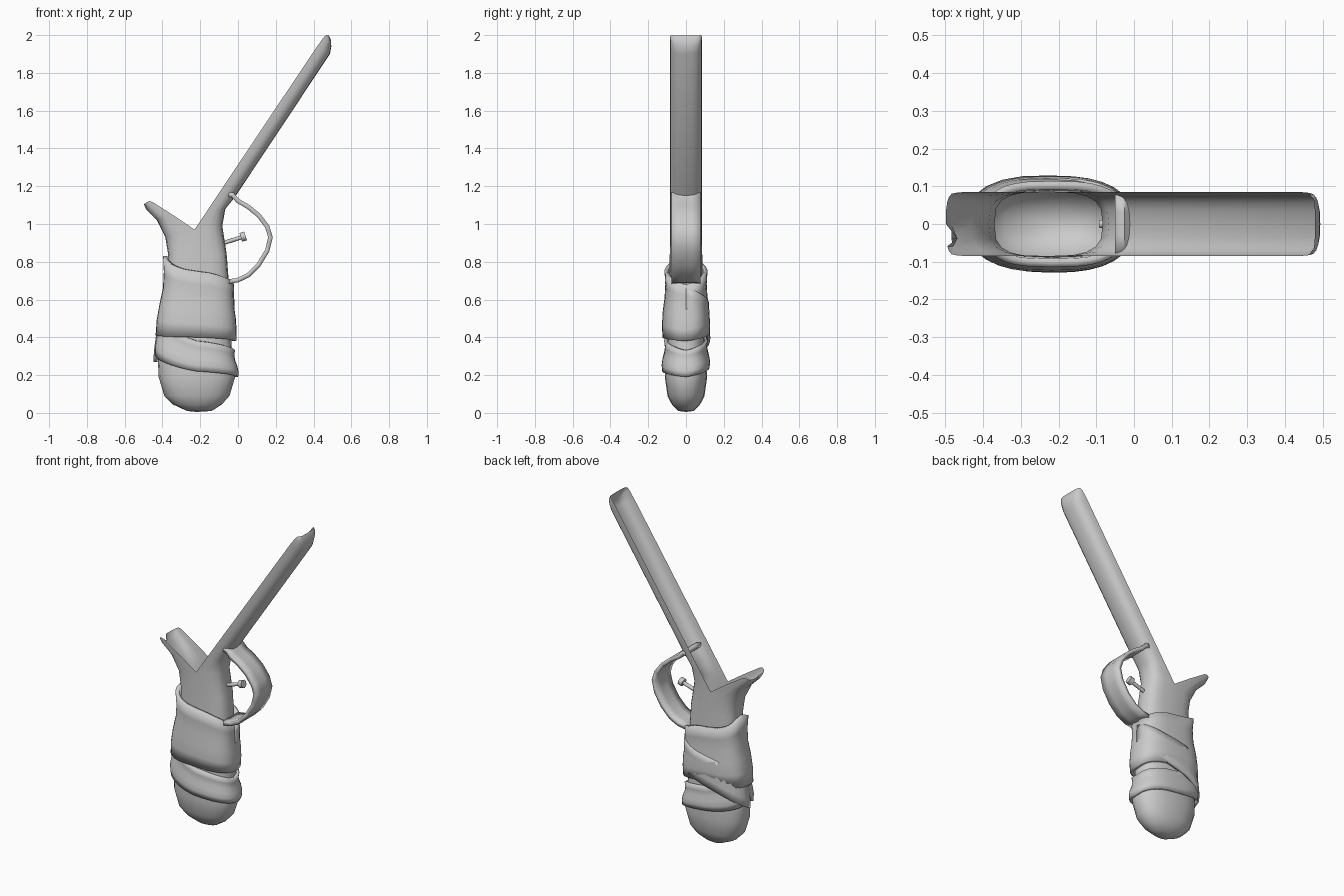
import bpy, bmesh, math
from mathutils import Vector

if "Cube" in bpy.data.objects:
    bpy.data.objects.remove(bpy.data.objects["Cube"])

CX = -0.22   # seam line of the hollow body
HALF = 10    # segments per half section


def power(v, p):
    return math.copysign(abs(v) ** p, v)


def lerp(a, b, t):
    return a + (b - a) * t


def finish(bm, name, angle=40, thick=0.0, offset=-1.0):
    me = bpy.data.meshes.new(name)
    bm.to_mesh(me)
    bm.free()
    ob = bpy.data.objects.new(name, me)
    bpy.context.collection.objects.link(ob)
    if thick:
        mod = ob.modifiers.new("thickness", 'SOLIDIFY')
        mod.thickness = thick
        mod.offset = offset
    bpy.ops.object.select_all(action='DESELECT')
    ob.select_set(True)
    bpy.context.view_layer.objects.active = ob
    bpy.ops.object.shade_smooth_by_angle(angle=math.radians(angle))
    return ob


def skin(bm, rows, closed=False):
    grid = [[bm.verts.new(p) for p in r] for r in rows]
    n = len(rows[0])
    for a, b in zip(grid, grid[1:]):
        for i in range(n if closed else n - 1):
            j = (i + 1) % n
            bm.faces.new((a[i], a[j], b[j], b[i]))


def half_section(P, Q, hy, p):
    """U-shaped rib from seam -y, through the keel Q, to seam +y."""
    pts = []
    for i in range(HALF + 1):
        t = math.pi * (i / HALF - 0.5)
        c, s = power(max(math.cos(t), 0) if 0 < i < HALF else 0, p), power(math.sin(t), p)
        pts.append((lerp(P[0], Q[0], c), hy * s, lerp(P[1], Q[1], c)))
    return pts


# Grip sections: z, rear x, front x, half depth, roundness
GRIP = [(0.005, CX, CX, 0.0, 0.9), (0.01, -0.27, -0.14, 0.04, 0.9),
        (0.045, -0.345, -0.085, 0.075, 0.88), (0.09, -0.39, -0.045, 0.098, 0.85),
        (0.19, -0.42, -0.015, 0.112, 0.82), (0.30, -0.425, -0.03, 0.104, 0.8),
        (0.45, -0.405, -0.04, 0.096, 0.75), (0.65, -0.375, -0.045, 0.09, 0.68),
        (0.84, -0.37, -0.06, 0.086, 0.62)]


def grip_at(z):
    for a, b in zip(GRIP, GRIP[1:]):
        if z <= b[0]:
            t = (z - a[0]) / (b[0] - a[0])
            return [lerp(u, v, t) for u, v in zip(a, b)]
    return GRIP[-1]


# Hollow body: front half runs up into the trough barrel, rear half into the horn
front = [((CX, z), (xf, z), hy, p) for z, xr, xf, hy, p in GRIP] + [
    ((-0.23, 0.97), (-0.083, 0.99), 0.085, 0.65),
    ((-0.17, 1.06), (-0.067, 1.08), 0.085, 0.7),
    ((-0.09, 1.18), (-0.018, 1.14), 0.085, 0.75),
    ((0.42, 1.942), (0.487, 1.9), 0.085, 0.75),
    ((0.455, 1.99), (0.494, 1.94), 0.084, 0.75),
    ((0.466, 2.0), (0.492, 1.975), 0.08, 0.7),
    ((0.472, 2.0), (0.48, 1.998), 0.07, 0.7)]
rear = [((CX, z), (xr, z), hy, p) for z, xr, xf, hy, p in GRIP] + [
    ((-0.23, 0.97), (-0.385, 0.93), 0.085, 0.62),
    ((-0.34, 1.045), (-0.43, 1.02), 0.085, 0.65),
    ((-0.45, 1.115), (-0.485, 1.075), 0.085, 0.65),
    ((-0.47, 1.122), (-0.499, 1.105), 0.083, 0.65)]
bm = bmesh.new()
skin(bm, [half_section(*r) for r in front])
rear_rows = [half_section(*r) for r in rear]
x, y, z = rear_rows[-1][HALF // 2 - 1]
rear_rows[-1][HALF // 2 - 1] = (x + 0.03, y, z - 0.02)   # nick in the horn lip
skin(bm, [r[::-1] for r in rear_rows])
bmesh.ops.remove_doubles(bm, verts=bm.verts, dist=0.0005)
bm.normal_update()
finish(bm, "hollow_body", 50)


# Cloth wraps: top and bottom heights at front, -y side, rear, +y side
def wrap(name, tops, bottoms, off):
    n, rows = 32, []
    for k in range(6):
        v, ring = k / 5, []
        for i in range(n):
            u = 4 * i / n
            j, f = int(u), u - int(u)
            top = lerp(tops[j], tops[(j + 1) % 4], f)
            bot = lerp(bottoms[j], bottoms[(j + 1) % 4], f)
            z = lerp(bot, top, v)
            _, xr, xf, hy, p = grip_at(z)
            t = -2 * math.pi * i / n
            o = off + 0.006 * math.sin(2 * math.pi * v)
            c = power(math.cos(t), p)
            ext = (xf + o - CX) if c > 0 else (CX - xr + o)
            ring.append((CX + ext * c, (hy + o) * power(math.sin(t), p), z))
        rows.append(ring[::-1])
    bm = bmesh.new()
    skin(bm, rows, closed=True)
    finish(bm, name, 45, 0.022)


wrap("upper_wrap", (0.68, 0.75, 0.83, 0.75), (0.38, 0.40, 0.41, 0.42), 0.026)
wrap("lower_wrap", (0.33, 0.38, 0.56, 0.38), (0.19, 0.22, 0.31, 0.24), 0.016)

# Cross strap: diagonal cloth on the back side, high at the front and low at the rear
bm = bmesh.new()
rows = []
for k in range(5):
    row = []
    for i in range(13):
        f = i / 12
        t = math.pi * f
        z = lerp(lerp(0.52, 0.27, f), lerp(0.66, 0.50, f), k / 4)
        _, xr, xf, hy, p = grip_at(z)
        c = power(math.cos(t), p)
        ext = (xf + 0.024 - CX) if c > 0 else (CX - xr + 0.024)
        row.append((CX + ext * c, (hy + 0.03) * power(math.sin(t), p), z))
    rows.append(row)
skin(bm, rows)
finish(bm, "cross_strap", 45, 0.02)

# Trigger guard: broad curved band
path = [(-0.05, 1.155), (-0.03, 1.155), (0.0, 1.122), (0.055, 1.09), (0.11, 1.045),
        (0.155, 0.985), (0.172, 0.93), (0.155, 0.86), (0.11, 0.785), (0.055, 0.73),
        (0.0, 0.703), (-0.05, 0.695)]
bm = bmesh.new()
skin(bm, [[(x, w, z) for w in (-0.077, -0.03, 0.03, 0.077)] for x, z in path])
finish(bm, "trigger_guard", 40, 0.024, 0.0)


# Trigger: pin with a round head
def rod(name, a, b, r):
    a, b = Vector(a), Vector(b)
    bpy.ops.mesh.primitive_cylinder_add(vertices=10, radius=r, depth=(b - a).length, location=(a + b) / 2)
    ob = bpy.context.object
    ob.name = name
    ob.rotation_euler = (b - a).to_track_quat('Z', 'Y').to_euler()
    bpy.ops.object.shade_smooth_by_angle(angle=math.radians(40))


rod("trigger_pin", (-0.09, 0, 0.895), (0.02, 0, 0.93), 0.011)
rod("trigger_head", (0.015, 0, 0.929), (0.04, 0, 0.937), 0.024)
